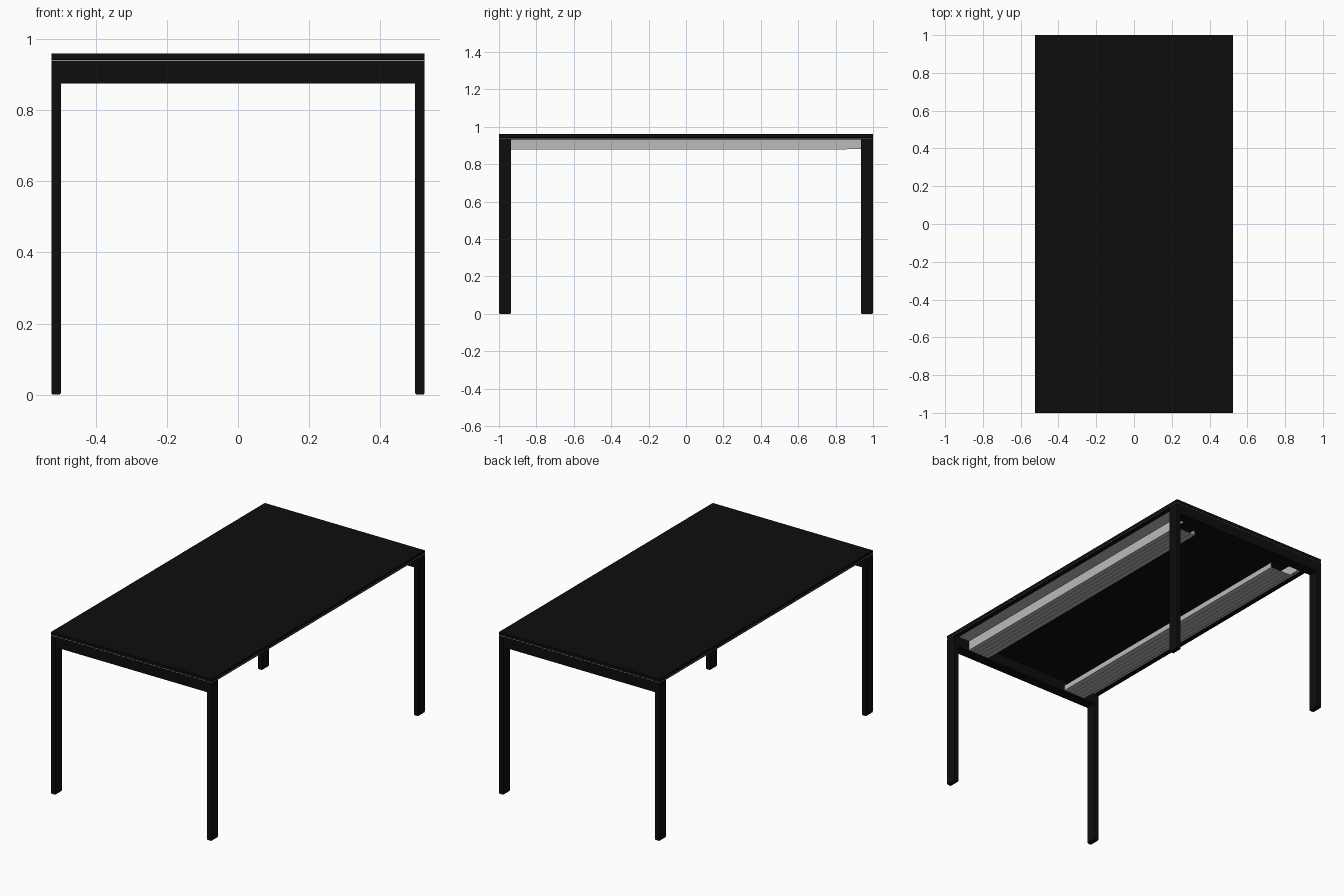
import bpy, bmesh

if "Cube" in bpy.data.objects:
    bpy.data.objects.remove(bpy.data.objects["Cube"])

W, L = 0.525, 1.0          # half width and half length
LEG_X, LEG_Y = 0.027, 0.065


def material(name, v):
    m = bpy.data.materials.new(name)
    m.diffuse_color = (v, v, v, 1)
    m.use_nodes = True
    m.node_tree.nodes["Principled BSDF"].inputs["Base Color"].default_value = m.diffuse_color
    return m


black = material("black_finish", 0.004)
metal = material("aluminium", 0.5)


def finish(name, bm, mat):
    bmesh.ops.recalc_face_normals(bm, faces=bm.faces)
    me = bpy.data.meshes.new(name)
    bm.to_mesh(me)
    bm.free()
    me.materials.append(mat)
    ob = bpy.data.objects.new(name, me)
    bpy.context.collection.objects.link(ob)
    return ob


def box(name, x0, x1, y0, y1, z0, z1, mat, bevel=0.0):
    bm = bmesh.new()
    bmesh.ops.create_cube(bm, size=1)
    for v in bm.verts:
        v.co = ((x0 + x1) / 2 + v.co.x * (x1 - x0),
                (y0 + y1) / 2 + v.co.y * (y1 - y0),
                (z0 + z1) / 2 + v.co.z * (z1 - z0))
    ob = finish(name, bm, mat)
    if bevel:
        b = ob.modifiers.new("bevel", 'BEVEL')
        b.width, b.segments = bevel, 1
    return ob


def sbox(name, s, x0, x1, *rest):
    a, b = sorted((s * x0, s * x1))
    return box(name, a, b, *rest)


def extrude_y(name, profile, y0, y1, mat):
    bm = bmesh.new()
    face = bm.faces.new([bm.verts.new((x, y0, z)) for x, z in profile])
    new = bmesh.ops.extrude_face_region(bm, geom=[face])["geom"]
    bmesh.ops.translate(bm, vec=(0, y1 - y0, 0),
                        verts=[g for g in new if isinstance(g, bmesh.types.BMVert)])
    return finish(name, bm, mat)


# table top
box("table_top", -W, W, -L, L, 0.941, 0.96, black, 0.001)

# underside rail section: outer flange, web, grooved bottom flange, inner lip
section = [(0.416, 0.941), (0.498, 0.941), (0.498, 0.936), (0.42, 0.936), (0.42, 0.878)]
for i in range(4):
    x = 0.396 - i * 0.028
    section += [(x, 0.878), (x, 0.880), (x - 0.004, 0.880), (x - 0.004, 0.878)]
section += [(0.278, 0.878), (0.278, 0.910), (0.282, 0.910), (0.282, 0.882), (0.416, 0.882)]

for s, side in ((1, "right"), (-1, "left")):
    # long rails and their end brackets
    extrude_y(f"{side}_rail", [(s * x, z) for x, z in section], -0.935, 0.86, metal)
    sbox(f"{side}_rail_web_end", s, 0.416, 0.42, 0.86, 0.94, 0.880, 0.941, metal)
    sbox(f"{side}_rail_flange_end", s, 0.42, 0.498, 0.86, 0.94, 0.936, 0.941, metal)
    sbox(f"{side}_bracket_plate", s, 0.30, 0.416, 0.933, 0.937, 0.885, 0.936, metal)
    sbox(f"{side}_bracket_tab", s, 0.30, 0.416, 0.87, 0.937, 0.934, 0.938, metal)
    # edge strip under the top, with a fine shadow gap spacer
    sbox(f"{side}_edge_strip", s, 0.497, W, -L, L, 0.933, 0.938, black)
    sbox(f"{side}_edge_spacer", s, 0.497, W - 0.001, -L + 0.001, L - 0.001,
         0.938, 0.941, metal)
    # legs and feet
    for t, end in ((-1, "front"), (1, "back")):
        y0, y1 = sorted((t * L, t * (L - LEG_Y)))
        sbox(f"{end}_{side}_leg", s, W - LEG_X, W, y0, y1, 0.004, 0.938, black)
        sbox(f"{end}_{side}_foot", s, W - LEG_X + 0.002, W - 0.002,
             y0 + 0.002, y1 - 0.002, 0, 0.004, black)

# end aprons
for t, end in ((-1, "front"), (1, "back")):
    y0, y1 = sorted((t * (L - 0.001), t * (L - 0.062)))
    xi = W - LEG_X
    box(f"{end}_apron", -xi, xi, y0, y1, 0.875, 0.938, black)
    ya, yb = sorted((t * (L - 0.002), t * (L - 0.05)))
    box(f"{end}_apron_spacer", -xi, xi, ya, yb, 0.938, 0.941, metal)
